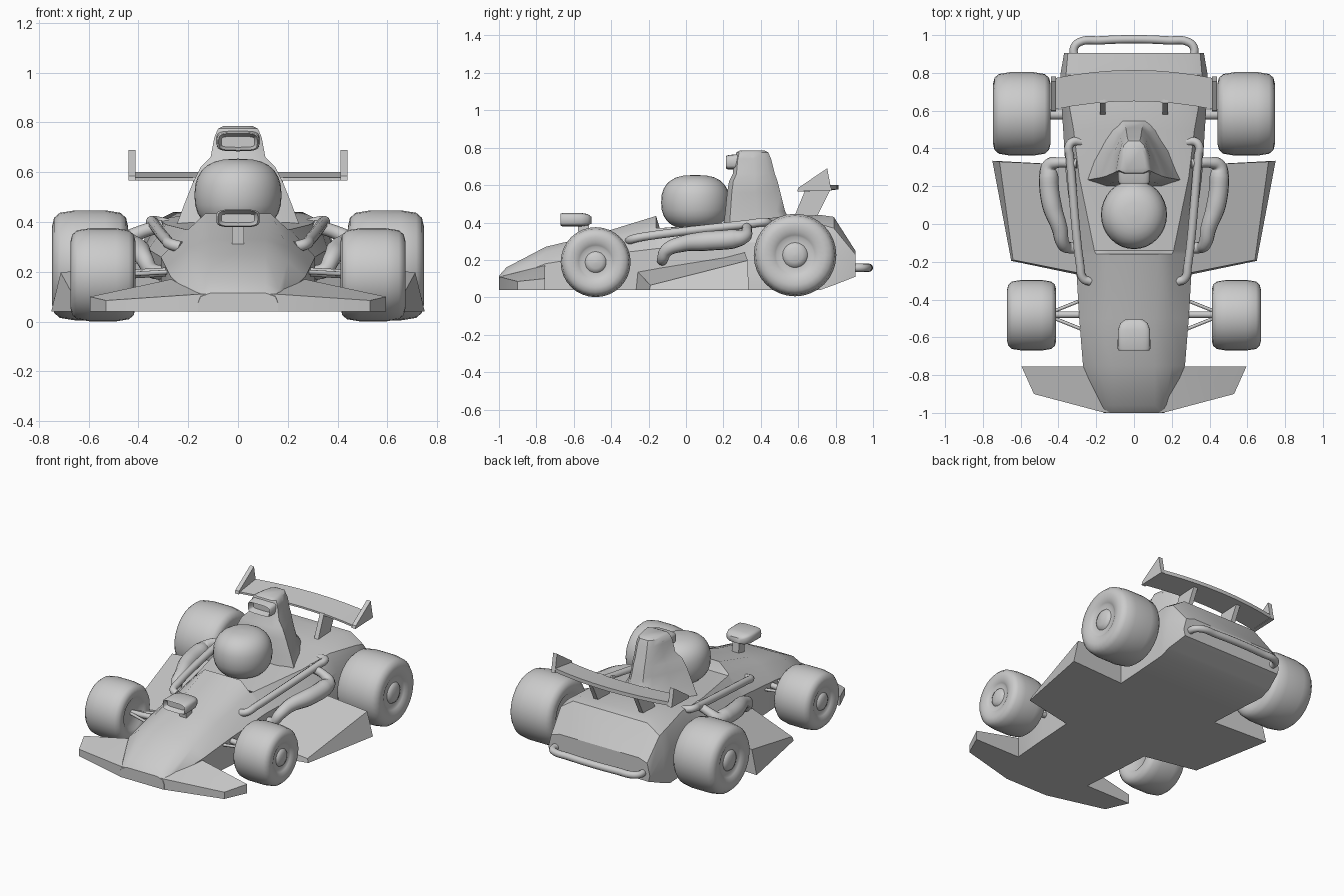
import bpy, bmesh, math
from mathutils import Vector

cube = bpy.data.objects.get("Cube")
if cube:
    bpy.data.objects.remove(cube, do_unlink=True)

grey = bpy.data.materials.new("light_grey")
grey.use_nodes = True
grey.diffuse_color = (0.6, 0.6, 0.6, 1)
grey.node_tree.nodes["Principled BSDF"].inputs["Base Color"].default_value = (0.6, 0.6, 0.6, 1)
SIDES = (("left", 1), ("right", -1))


def finish(ob, angle=35, bevel=0, subdiv=0):
    ob.data.materials.clear()
    ob.data.materials.append(grey)
    if bevel:
        mod = ob.modifiers.new("bevel", "BEVEL")
        mod.width, mod.segments = bevel, 3
    if subdiv:
        mod = ob.modifiers.new("subdivision", "SUBSURF")
        mod.levels = mod.render_levels = subdiv
    bpy.ops.object.select_all(action="DESELECT")
    ob.select_set(True)
    bpy.context.view_layer.objects.active = ob
    bpy.ops.object.shade_smooth_by_angle(angle=math.radians(angle))
    return ob


def loft(name, rings, closed=False, inset=0, depth=0, **style):
    """Skin a list of equal-length rings; optionally hollow the first end."""
    bm = bmesh.new()
    loops = [[bm.verts.new(p) for p in ring] for ring in rings]
    n = len(loops[0])
    pairs = list(zip(loops, loops[1:]))
    if closed:
        pairs.append((loops[-1], loops[0]))
    for a, b in pairs:
        for i in range(n):
            bm.faces.new((a[i], a[(i + 1) % n], b[(i + 1) % n], b[i]))
    if not closed:
        bm.faces.new(loops[-1])
        cap = bm.faces.new(loops[0])
    bmesh.ops.recalc_face_normals(bm, faces=bm.faces)
    if inset:
        bmesh.ops.inset_region(bm, faces=[cap], thickness=inset)
        bmesh.ops.translate(bm, verts=cap.verts, vec=-cap.normal * depth)
    me = bpy.data.meshes.new(name)
    bm.to_mesh(me)
    bm.free()
    ob = bpy.data.objects.new(name, me)
    bpy.context.collection.objects.link(ob)
    return finish(ob, **style)


def tube(name, points, radius, smooth=True):
    """Round pipe through (x, y, z[, radius scale]) points."""
    cu = bpy.data.curves.new(name, "CURVE")
    cu.dimensions = "3D"
    cu.bevel_depth, cu.bevel_resolution, cu.use_fill_caps = radius, 4, True
    cu.resolution_u = 6
    sp = cu.splines.new("BEZIER" if smooth else "POLY")
    pts = sp.bezier_points if smooth else sp.points
    pts.add(len(points) - 1)
    for bp, p in zip(pts, points):
        bp.co = p[:3] if smooth else (*p[:3], 1)
        bp.radius = p[3] if len(p) > 3 else 1
        if smooth:
            bp.handle_left_type = bp.handle_right_type = "AUTO"
    ob = bpy.data.objects.new(name, cu)
    bpy.context.collection.objects.link(ob)
    bpy.ops.object.select_all(action="DESELECT")
    ob.select_set(True)
    bpy.context.view_layer.objects.active = ob
    bpy.ops.object.convert(target="MESH")
    return finish(bpy.context.object, angle=50)


def mirrored(half):
    return half + [(-x, y, z) for x, y, z in reversed(half)]


def oval(y, cz, hw, hh, n=24, power=0.5):
    """Rounded rectangle ring facing along y."""
    ring = []
    for i in range(n):
        c, s = math.cos(math.tau * i / n), math.sin(math.tau * i / n)
        ring.append((hw * math.copysign(abs(c) ** power, c), y,
                     cz + hh * math.copysign(abs(s) ** power, s)))
    return ring


# Main body: y, floor (half width, z), side, shoulder, deck
SECTIONS = [
    (-1.0, .16, .04, .16, .075, .15, .10, .11, .115),
    (-.96, .18, .04, .18, .10, .165, .13, .11, .16),
    (-.75, .27, .04, .27, .18, .20, .24, .11, .27),
    (-.50, .29, .04, .29, .22, .20, .30, .11, .33),
    (-.16, .31, .04, .31, .26, .20, .37, .13, .435),
    (-.14, .31, .04, .31, .26, .21, .37, .14, .37),
    (.25, .36, .04, .36, .29, .29, .39, .20, .40),
    (.50, .375, .04, .375, .30, .32, .41, .20, .43),
    (.72, .39, .04, .39, .28, .36, .39, .26, .44),
    (.79, .39, .065, .39, .26, .36, .37, .27, .43),
    (.905, .36, .11, .37, .15, .35, .23, .29, .25),
]
loft("body", [mirrored([(s[i], s[0], s[i + 1]) for i in (1, 3, 5, 7)]) for s in SECTIONS], angle=30)

# Front wing
end = [(.53, -.90, .04), (.53, -.90, .085), (.595, -.755, .10), (.595, -.755, .04)]
root = [(.16, -.998, .04), (.16, -.998, .11), (.27, -.755, .17), (.27, -.755, .04)]
flip = lambda ring: [(-x, y, z) for x, y, z in ring]
loft("front_wing", [end, root, flip(root), flip(end)], angle=25)

# Air intake tower: z, front y, back y, front half width, back half width
TOWER = [(.38, .20, .57, .25, .16), (.46, .21, .53, .22, .10), (.56, .22, .505, .18, .085),
         (.62, .23, .49, .15, .08), (.66, .25, .475, .11, .075), (.74, .26, .455, .095, .07),
         (.775, .27, .44, .08, .06), (.785, .29, .42, .06, .045)]
rings = []
for z, y0, y1, w0, w1 in TOWER:
    m = (y1 - y0) * .35
    rings.append(mirrored([(w0 * .6, y0, z), (w0, y0 + m * .25, z),
                           (w0 * .45 + w1 * .55, y0 + m * 1.5, z),
                           (w1 * .9, y1 - m * .4, z), (w1 * .5, y1, z)]))
loft("intake_tower", rings, angle=40)
loft("intake_mouth", [oval(.215, .722, .078, .034), oval(.225, .722, .084, .038),
                      oval(.30, .727, .088, .042), oval(.36, .73, .08, .04)],
     inset=.012, depth=.04, angle=50)

# Driver head: superellipsoid
rows, cols = 14, 32
rings = []
for j in range(rows + 1):
    a = -math.pi / 2 + math.pi * (j + .02) / (rows + .04)
    r = abs(math.cos(a)) ** .72
    z = .508 + .146 * math.copysign(abs(math.sin(a)) ** .85, a)
    rings.append([(.175 * r * math.cos(math.tau * i / cols),
                   .05 + .183 * r * math.sin(math.tau * i / cols), z) for i in range(cols)])
loft("driver_head", rings, angle=60)

# Nose camera on its stem
loft("nose_camera", [oval(-.67, .415, .080, .032), oval(-.66, .415, .087, .036),
                     oval(-.56, .415, .085, .036), oval(-.525, .415, .072, .03),
                     oval(-.505, .412, .045, .018)], inset=.014, depth=.03, angle=50)
loft("camera_stem", [[(x, y + dy, z) for x, dy in ((-.024, 0), (.024, 0), (.024, .06), (-.024, .06))]
                     for y, z in ((-.57, .28), (-.58, .40))])

# Rear wing: arched plate, end plates and struts
rings = []
for i in range(9):
    x = -.43 + .86 * i / 8
    arch = .045 * (1 - (x / .43) ** 2)
    y0, y1 = .605 + arch, .77 + arch
    rings.append([(x, y0, .566), (x, y1, .576), (x, y1, .60), (x, y0, .578)])
loft("rear_wing_plate", rings)
for side, s in SIDES:
    plate = [(.595, .566), (.60, .585), (.755, .69), (.772, .60), (.78, .572)]
    loft(f"rear_wing_end_{side}", [[(s * x, y, z) for y, z in plate] for x in (.412, .44)])
    strut = [(.57, .41), (.64, .58), (.775, .58), (.69, .41)]
    loft(f"rear_wing_strut_{side}", [[(s * x, y, z) for y, z in strut] for x in (.15, .18)])

    # Side pods: flat floor with a ramp rising to the rear
    loft(f"side_pod_{side}", [
        [(s * x, y, z) for x, y, z in ring] for ring in (
            [(.28, -.272, .04), (.65, -.195, .04), (.64, -.19, .065), (.28, -.262, .14)],
            [(.28, .31, .04), (.75, .335, .04), (.712, .33, .197), (.28, .31, .25)])], angle=20)

    # Side rail and exhaust
    rail = [(.23, -.305, .30), (.268, -.29, .31), (.285, -.22, .325), (.34, .36, .395),
            (.345, .41, .402), (.325, .435, .40), (.28, .435, .39)]
    tube(f"side_rail_{side}", [(s * x, y, z) for x, y, z in rail], .023)
    exhaust = [(.28, -.125, .20, .55), (.345, -.125, .205, .6), (.375, -.105, .25, .7),
               (.395, -.02, .285, .85), (.435, .10, .30, 1.05), (.452, .25, .312, 1.05),
               (.447, .31, .325, .75), (.40, .325, .355, .55), (.30, .32, .385, .5)]
    tube(f"exhaust_{side}", [(s * x, y, z, r) for x, y, z, r in exhaust], .05)

    # Suspension arms and rear axle
    for k, y in enumerate((-.40, -.48, -.56)):
        tube(f"front_arm_{k}_{side}", [(s * .27, y, .20), (s * .45, -.48 + (y + .48) * .1, .19)],
             .018 if k == 1 else .009, smooth=False)
    tube(f"rear_axle_{side}", [(s * .33, .58, .225), (s * .5, .58, .225)], .027, smooth=False)

    # Wheels: revolved tyre profile of (half-width share, radius share)
    PROFILE = [(-.80, .001), (-.80, .45), (-.92, .55), (-1, .72), (-.95, .86), (-.80, .95), (-.4, .995),
               (.4, .995), (.80, .95), (.95, .86), (1, .72), (.96, .56), (.90, .48),
               (.86, .44), (.86, .30), (.92, .27), (.98, .18), (1, .001)]
    for place, x, y, z, half, rad in (("front", .542, -.483, .188, .13, .188),
                                      ("rear", .594, .583, .226, .152, .222)):
        loft(f"{place}_wheel_{side}", [
            [(s * (x + half * u), y + rad * r * math.cos(t), z + rad * r * math.sin(t))
             for t in (math.tau * i / 32 for i in range(32))] for u, r in PROFILE], angle=40)

# Rear bumper bar
bumper = [(.31, .87), (.318, .93), (.29, .962), (.18, .972)]
path = [(x, y, .158) for x, y in bumper]
tube("rear_bumper", path + [(0, .978, .158)] + [(-x, y, z) for x, y, z in reversed(path)], .022)
